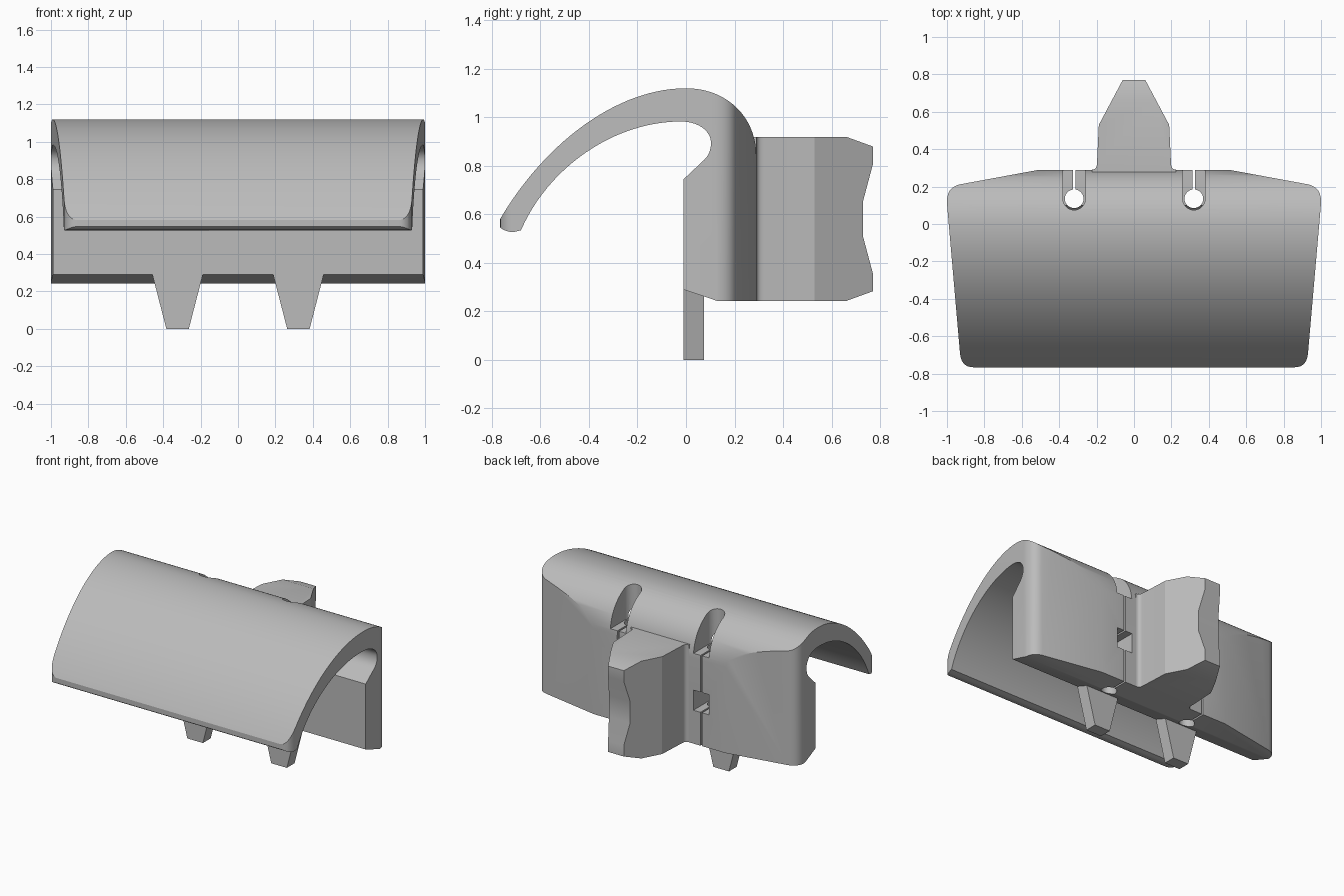
import bpy, bmesh
from math import sin, cos, pi, radians
from mathutils import Vector

cube = bpy.data.objects.get("Cube")
if cube:
    bpy.data.objects.remove(cube, do_unlink=True)

grey = bpy.data.materials.new("plain grey")
grey.use_nodes = True
COLOUR = (0.5, 0.5, 0.5, 1)
grey.diffuse_color = COLOUR
grey.node_tree.nodes["Principled BSDF"].inputs["Base Color"].default_value = COLOUR


def prism(name, points, axis, low, high):
    """Closed outline extruded along one axis."""
    place = {"x": lambda a, b, h: (h, a, b),
             "y": lambda a, b, h: (a, h, b),
             "z": lambda a, b, h: (a, b, h)}[axis]
    bm = bmesh.new()
    face = bm.faces.new([bm.verts.new(place(a, b, low)) for a, b in points])
    side = bmesh.ops.extrude_face_region(bm, geom=[face])["geom"]
    move = Vector(place(0, 0, high - low))
    bmesh.ops.translate(bm, vec=move, verts=[v for v in side if isinstance(v, bmesh.types.BMVert)])
    bmesh.ops.recalc_face_normals(bm, faces=bm.faces)
    mesh = bpy.data.meshes.new(name)
    bm.to_mesh(mesh)
    bm.free()
    mesh.materials.append(grey)
    obj = bpy.data.objects.new(name, mesh)
    bpy.context.collection.objects.link(obj)
    return obj


def activate(obj):
    bpy.ops.object.select_all(action="DESELECT")
    obj.select_set(True)
    bpy.context.view_layer.objects.active = obj


def boolean(obj, cutter, operation):
    activate(obj)
    mod = obj.modifiers.new("cut", "BOOLEAN")
    mod.operation, mod.solver, mod.object = operation, "EXACT", cutter
    bpy.ops.object.modifier_apply(modifier=mod.name)
    bpy.data.objects.remove(cutter, do_unlink=True)


def bezier(a, b, c, d, steps):
    """Points along a cubic curve, without its last point."""
    a, b, c, d = map(Vector, (a, b, c, d))
    return [tuple(a * (1 - t) ** 3 + b * 3 * t * (1 - t) ** 2 + c * 3 * t * t * (1 - t) + d * t ** 3)
            for t in (i / steps for i in range(steps))]


def rounded(a, corner, b, steps=8):
    """Rounded corner between two points."""
    a, corner, b = map(Vector, (a, corner, b))
    return [tuple(a * (1 - t) ** 2 + corner * 2 * t * (1 - t) + b * t * t)
            for t in (i / steps for i in range(steps + 1))]


def mirrored(half):
    return half + [(-x, y) for x, y in reversed(half)]


# Hook body: side profile trimmed by the plan outline
profile = bezier((-0.77, 0.575), (-0.58, 0.90), (-0.28, 1.12), (0, 1.12), 28)
profile += bezier((0, 1.12), (0.17, 1.12), (0.29, 1.0), (0.29, 0.84), 18)
profile += [(0.29, 0.84), (0.29, 0.243), (0.13, 0.243), (-0.01, 0.29), (-0.01, 0.745)]
profile += bezier((0.075, 0.825), (0.093, 0.843), (0.103, 0.865), (0.103, 0.895), 6)
profile += bezier((0.103, 0.895), (0.103, 0.945), (0.05, 0.983), (-0.02, 0.983), 10)
profile += bezier((-0.02, 0.983), (-0.30, 0.983), (-0.57, 0.79), (-0.68, 0.535), 24)
profile += [(-0.68, 0.535)]
profile += bezier((-0.71, 0.527), (-0.75, 0.527), (-0.785, 0.55), (-0.77, 0.575), 8)
body = prism("hook_body", profile, "x", -1.1, 1.1)

plan = [(0.48, 0.295)]
plan += rounded((0.93, 0.212), (1.005, 0.195), (1.0, 0.11))
plan += rounded((0.93, -0.695), (0.922, -0.765), (0.86, -0.766))
boolean(body, prism("plan_cutter", mirrored(plan), "z", -0.5, 1.5), "INTERSECT")


def slot(x, radius, centre_y, back):
    """Round-fronted slot that opens to the back."""
    arc = [(x + radius * cos(pi + pi * i / 16), centre_y + radius * sin(pi + pi * i / 16))
           for i in range(17)]
    return arc + [(x + radius, back), (x - radius, back)]


# Screw pockets, side windows, through holes and slits
for x in (-0.32, 0.32):
    boolean(body, prism("pocket_cutter", slot(x, 0.06, 0.135, 0.4), "z", 0.87, 1.4), "DIFFERENCE")
    boolean(body, prism("window_cutter", slot(x, 0.06, 0.135, 0.4), "z", 0.475, 0.615), "DIFFERENCE")
    hole = [(x + 0.05 * cos(pi * i / 16), 0.135 + 0.05 * sin(pi * i / 16)) for i in range(32)]
    boolean(body, prism("hole_cutter", hole, "z", 0.1, 1.3), "DIFFERENCE")
    slit = [(x - 0.006, 0.15), (x + 0.006, 0.15), (x + 0.006, 0.4), (x - 0.006, 0.4)]
    boolean(body, prism("slit_cutter", slit, "z", 0.1, 1.3), "DIFFERENCE")

# Rear tongue: tapered plan trimmed by its notched side profile
tongue_plan = [(0.225, 0.26)] + rounded((0.225, 0.29), (0.2, 0.29), (0.198, 0.32), 5)
tongue_plan += [(0.188, 0.53), (0.055, 0.78)]
tongue = prism("rear_tongue", mirrored(tongue_plan), "z", 0.1, 1.1)
upper = [(0.2, 0.92), (0.66, 0.92), (0.77, 0.88), (0.77, 0.805), (0.73, 0.655)]
side = upper + [(y, 1.163 - z) for y, z in reversed(upper)]
boolean(tongue, prism("tongue_cutter", side, "x", -0.5, 0.5), "INTERSECT")

# Tapered prongs below the plate
prongs = []
for name, x in (("left_prong", 0.323), ("right_prong", -0.323)):
    outline = [(x - 0.06, 0), (x + 0.06, 0), (x + 0.135, 0.29), (x - 0.135, 0.29)]
    prongs.append(prism(name, outline, "y", -0.01, 0.075))

for obj in [body, tongue] + prongs:
    activate(obj)
    bpy.ops.object.shade_smooth_by_angle(angle=radians(25))
